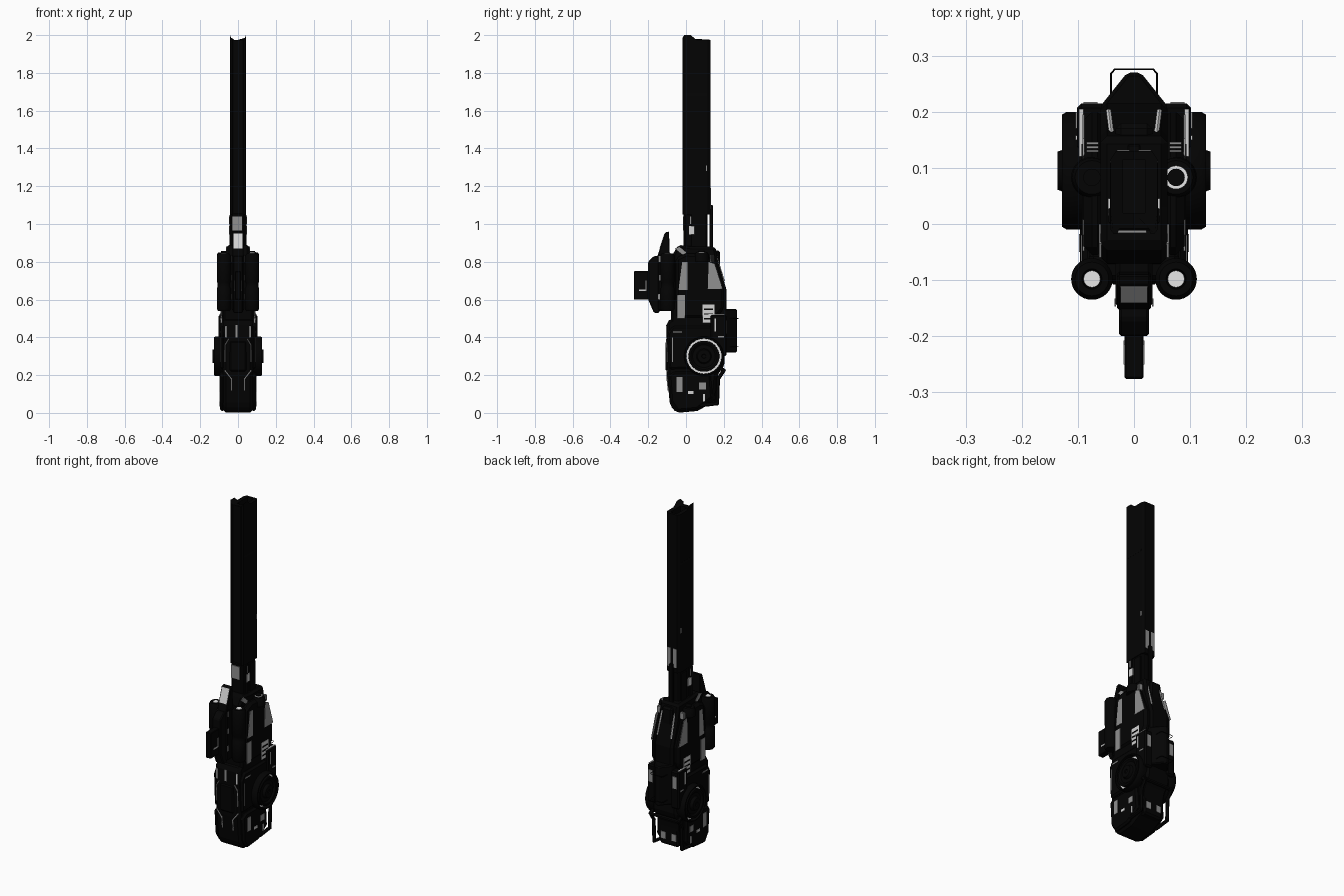
import bpy, bmesh, math
from mathutils import Vector

if "Cube" in bpy.data.objects:
    bpy.data.objects.remove(bpy.data.objects["Cube"])

def mat(name, v):
    m = bpy.data.materials.new(name)
    m.diffuse_color = (v, v, v, 1)
    m.use_nodes = True
    m.node_tree.nodes["Principled BSDF"].inputs["Base Color"].default_value = m.diffuse_color
    return m

BLACK = mat("black", 0.001)
COAL = mat("charcoal", 0.0015)
GREY = mat("mid grey", 0.28)
LIGHT = mat("light grey", 0.65)
WHITE = mat("white", 1.0)

def finish(name, bm, m, mirror=False, bevel=0, smooth=False):
    bmesh.ops.recalc_face_normals(bm, faces=bm.faces[:])
    me = bpy.data.meshes.new(name)
    bm.to_mesh(me)
    bm.free()
    me.materials.append(m)
    ob = bpy.data.objects.new(name, me)
    bpy.context.collection.objects.link(ob)
    if mirror:
        mod = ob.modifiers.new("mirror", 'MIRROR')
        mod.use_mirror_merge = False
    if bevel:
        b = ob.modifiers.new("bevel", 'BEVEL')
        b.width, b.segments, b.limit_method = bevel, 1, 'ANGLE'
    if smooth:
        bpy.ops.object.select_all(action='DESELECT')
        ob.select_set(True)
        bpy.context.view_layer.objects.active = ob
        bpy.ops.object.shade_smooth_by_angle(angle=math.radians(35))
    return ob

def prism(name, pts, a, b, axis, m=BLACK, mirror=False, bevel=0):
    """Extrude a 2D outline from a to b: axis x uses (y,z), z uses (x,y)."""
    place = {'x': lambda p, t: (t, p[0], p[1]), 'z': lambda p, t: (p[0], p[1], t)}[axis]
    bm = bmesh.new()
    lo = [bm.verts.new(place(p, a)) for p in pts]
    hi = [bm.verts.new(place(p, b)) for p in pts]
    bm.faces.new(lo)
    bm.faces.new(hi)
    for i in range(len(pts)):
        j = (i + 1) % len(pts)
        bm.faces.new((lo[i], lo[j], hi[j], hi[i]))
    return finish(name, bm, m, mirror, bevel)

def box(name, x, y, z, m=BLACK, mirror=False, bevel=0):
    return prism(name, [(x[0], y[0]), (x[1], y[0]), (x[1], y[1]), (x[0], y[1])],
                 z[0], z[1], 'z', m, mirror, bevel)

def lathe(name, prof, c, axis, m=BLACK, n=32, mirror=True, closed=False):
    """Spin (position, radius) points about an axis through c; closed makes a ring."""
    bm = bmesh.new()
    rings = []
    for t, r in prof:
        ring = []
        for k in range(n):
            u, v = r * math.cos(2 * math.pi * k / n), r * math.sin(2 * math.pi * k / n)
            ring.append(bm.verts.new((t, c[0] + u, c[1] + v) if axis == 'x'
                                     else (c[0] + u, c[1] + v, t)))
        rings.append(ring)
    for p, q in zip(rings, rings[1:] + (rings[:1] if closed else [])):
        for k in range(n):
            bm.faces.new((p[k], p[(k + 1) % n], q[(k + 1) % n], q[k]))
    if not closed:
        bm.faces.new(rings[0])
        bm.faces.new(rings[-1])
    return finish(name, bm, m, mirror, 0, True)

def bar(name, pts, r, m=BLACK, mirror=False):
    """Bar along a path, built from straight six-sided struts."""
    bm = bmesh.new()
    for a, b in zip(pts, pts[1:]):
        a, b = Vector(a), Vector(b)
        d = b - a
        M = d.to_track_quat('Z', 'Y').to_matrix().to_4x4()
        M.translation = (a + b) / 2
        bmesh.ops.create_cone(bm, cap_ends=True, segments=6, radius1=r, radius2=r,
                              depth=d.length + r, matrix=M)
    return finish(name, bm, m, mirror)

# Barrel: hollow section with raised front prongs
barrel = prism("barrel", [(0, -.008), (.026, -.008), (.03, -.018), (.036, -.018), (.042, -.01),
               (.042, .025), (.042, .055), (.042, .115), (.032, .13), (0, .13), (0, .115),
               (.02, .115), (.02, .02), (0, .02)], 1.05, 1.975, 'z', BLACK, True)
for v in barrel.data.vertices:
    if v.co.z > 1.5 and v.co.y < .03 and v.co.x > .028:
        v.co.z = 2.0 if v.co.y > -.012 else 1.985
box("barrel_bore_floor", (-.021, .021), (.018, .117), (1.06, 1.9), COAL)
box("barrel_seam", (.0415, .0425), (.0, .11), (1.68, 1.69), COAL, True)
box("barrel_side_mark", (.0415, .0428), (.105, .112), (1.28, 1.31), GREY, True)
box("barrel_back_mark", (.008, .03), (.129, .1315), (1.08, 1.19), GREY, True)

# Barrel neck
box("neck", (-.036, .036), (-.012, .115), (.8, 1.06), BLACK, bevel=.008)
box("neck_rail", (.03, .045), (.0, .03), (.88, 1.05), COAL, True, .003)
box("neck_side_plate", (.036, .042), (.05, .1), (.88, 1.04), BLACK, True)
box("neck_front_vent", (-.033, .022), (-.016, -.01), (.965, 1.04), GREY)
box("neck_side_lamp", (.041, .0465), (.015, .045), (.945, .99), LIGHT, True)
box("neck_side_slot", (.041, .0465), (.02, .028), (1.0, 1.04), GREY, True)
box("neck_back_rod", (-.012, .012), (.125, .142), (.86, 1.1), BLACK, bevel=.003)

# Upper receiver
prism("upper_core", [(-.07, .45), (-.075, .63), (-.07, .84), (-.04, .89), (.03, .88), (.155, .88),
      (.17, .8), (.215, .65), (.215, .45)], -.06, .06, 'x', BLACK, bevel=.012)
prism("upper_side_armour", [(-.055, .5), (-.055, .82), (.0, .845), (.11, .84), (.14, .8), (.2, .65),
      (.2, .55), (.16, .5)], .05, .09, 'x', BLACK, True, .015)
prism("upper_rear_panel", [(.115, .655), (.195, .655), (.152, .79), (.12, .8)], .088, .0915, 'x',
      GREY, True)
prism("upper_front_panel", [(-.04, .65), (.008, .65), (.008, .8), (-.02, .8)], .088, .0915, 'x',
      GREY, True)
prism("upper_slant_stripe", [(-.06, .87), (.0, .825), (.0, .85), (-.035, .88)], .058, .0625, 'x',
      GREY, True)
box("upper_low_panel", (.088, .0915), (-.048, -.006), (.5, .625), GREY, True)
box("upper_spine", (-.033, .033), (.1, .18), (.72, .86), COAL, bevel=.01)
bar("upper_spine_trim", [(.045, .2, .7), (.04, .16, .83)], .005, LIGHT, True)
for i in range(3):
    y = .128 + i * .007
    box("top_vent_slat", (.063, .085), (y, y + .004), (.8, .835), GREY, True)
box("side_grille", (.086, .0915), (.088, .15), (.475, .575), LIGHT, True)
for i in range(3):
    z = .495 + i * .025
    box("side_grille_slat", (.088, .094), (.095, .143), (z, z + .007), BLACK, True)
lathe("upper_port", [(.8, .037), (.84, .035), (.85, .03), (.85, .022)], (.075, .083), 'z')
lathe("upper_port_ring", [(.849, .021), (.853, .021)], (.075, .083), 'z', WHITE, 32, False)
lathe("upper_port_cap", [(.849, .0155), (.858, .0155)], (.075, .083), 'z', BLACK)

# Front sight assembly: twin canisters, centre bracket, tail block and fin
lathe("canister", [(.54, .03), (.55, .037), (.66, .037), (.665, .034), (.69, .034), (.695, .037),
      (.83, .037), (.845, .03), (.845, .018), (.83, .016)], (.075, -.098), 'z')
lathe("canister_lens", [(.83, .015), (.846, .015)], (.075, -.098), 'z', WHITE, 20)
box("canister_mount", (.02, .08), (-.1, -.05), (.6, .8), BLACK, True, .008)
box("front_bracket", (-.033, .033), (-.15, -.05), (.54, .84), BLACK, bevel=.008)
for y, z in ((-.145, .8), (-.143, .7), (-.147, .6)):
    box("bracket_side_mark", (.032, .0345), (y, y + .01), (z, z + .03), GREY, True)
prism("front_block", [(-.2, .6), (-.2, .8), (-.17, .83), (-.14, .83), (-.14, .53), (-.17, .53)],
      -.027, .027, 'x', COAL, bevel=.005)
box("tail_block", (-.017, .017), (-.276, -.19), (.6, .75), BLACK, bevel=.003)
box("tail_side_mark", (.016, .0185), (-.25, -.215), (.645, .653), LIGHT, True)
box("tail_side_step", (.016, .0185), (-.215, -.208), (.645, .7), GREY, True)
prism("sight_fin", [(-.155, .82), (-.11, .955), (-.09, .96), (-.085, .82)], -.03, .03, 'x', BLACK,
      bevel=.004)
prism("sight_fin_plate", [(-.1405, .87), (-.1135, .951), (-.11, .95), (-.136, .87)], -.024, .024, 'x',
      LIGHT)

# Waist
box("waist", (-.08, .08), (-.08, .18), (.4, .6), BLACK, bevel=.012)

# Lower body
prism("lower_body", [(-.05, 0), (-.085, .04), (-.1, .2), (-.103, .48), (-.08, .5), (.16, .5), (.2, .4),
      (.205, .25), (.165, .2), (.15, .06), (.06, .01)], -.08, .08, 'x', BLACK, bevel=.016)
prism("lower_side_armour", [(-.045, .01), (-.08, .06), (-.09, .2), (-.06, .22), (.13, .22), (.14, .08),
      (.06, .02)], .07, .096, 'x', BLACK, True, .01)
prism("side_armour", [(-.09, .23), (-.098, .42), (-.07, .46), (.13, .46), (.19, .4), (.19, .24)],
      .07, .093, 'x', BLACK, True, .01)
box("nose_plate", (-.045, .045), (-.108, -.09), (.22, .38), BLACK, bevel=.008)
# Thin trim on the front and sides
bar("front_trim_low", [(.035, -.094, .12), (.035, -.1, .18), (.07, -.1, .225)], .003, LIGHT, True)
bar("front_trim_arch", [(.068, -.099, .27), (.068, -.102, .36), (.05, -.103, .39)], .003, GREY, True)
box("front_trim_top", (.06, .07), (-.1055, -.1), (.4, .46), LIGHT, True)
box("brow_mark", (-.012, -.002), (-.1055, -.1), (.4, .465), GREY)
box("side_trim_upright", (.091, .0945), (-.075, -.07), (.27, .4), GREY, True)
box("side_trim_bar", (.091, .0945), (-.07, -.02), (.425, .432), GREY, True)
box("low_side_panel", (.094, .098), (-.05, -.018), (.11, .19), GREY, True)
box("low_side_vent", (.094, .098), (.01, .04), (.1, .115), LIGHT, True)
box("low_side_slot", (.094, .098), (.07, .105), (.125, .16), GREY, True)
box("low_side_notch", (.094, .098), (.09, .1), (.06, .1), LIGHT, True)

# Side wheels: recessed light groove between rim and hub
lathe("side_disc", [(.07, .1), (.095, .105), (.12, .105), (.128, .1), (.128, .094), (.1, .093),
      (.1, .082), (.128, .081), (.128, .07), (.12, .06), (.12, .04), (.136, .034), (.136, .012),
      (.131, .01)], (.095, .3), 'x', BLACK, 40)
lathe("disc_ring", [(.099, .0815), (.103, .0815), (.103, .0935), (.099, .0935)], (.095, .3), 'x',
      WHITE, 40, True, True)

# Rear pack and guard
prism("rear_pack", [(-.06, .19), (-.06, .21), (-.012, .27), (.012, .27), (.06, .21), (.06, .19)],
      .32, .55, 'z', BLACK, bevel=.006)
box("rear_side_block", (.05, .102), (.13, .215), (.3, .52), BLACK, True, .008)
box("rear_top_strip", (.09, .098), (.12, .205), (.519, .523), LIGHT, True)
box("rear_mark", (.101, .104), (.15, .158), (.43, .5), LIGHT, True)
box("rear_low_mark", (.101, .104), (.17, .2), (.4, .408), GREY, True)
box("rear_face_mark", (.065, .09), (.214, .2175), (.42, .49), GREY, True)
for z in (.35, .5):
    bar("rear_guard", [(.041, .19, z), (.041, .268, z), (.034, .276, z), (-.034, .276, z),
                       (-.041, .268, z), (-.041, .19, z)], .0018)

# Lower carrying handle
bar("handle_side", [(.09, .08, .04), (.09, .165, .05), (.09, .17, .18), (.09, .2, .225), (.09, .16, .25)],
    .01, BLACK, True)
bar("handle_crossbar", [(-.09, .2, .225), (.09, .2, .225)], .01)
box("handle_backing", (-.06, .06), (.1, .16), (.045, .2), BLACK, bevel=.01)
box("handle_backing_mark", (.02, .05), (.159, .1625), (.08, .12), GREY, True)
